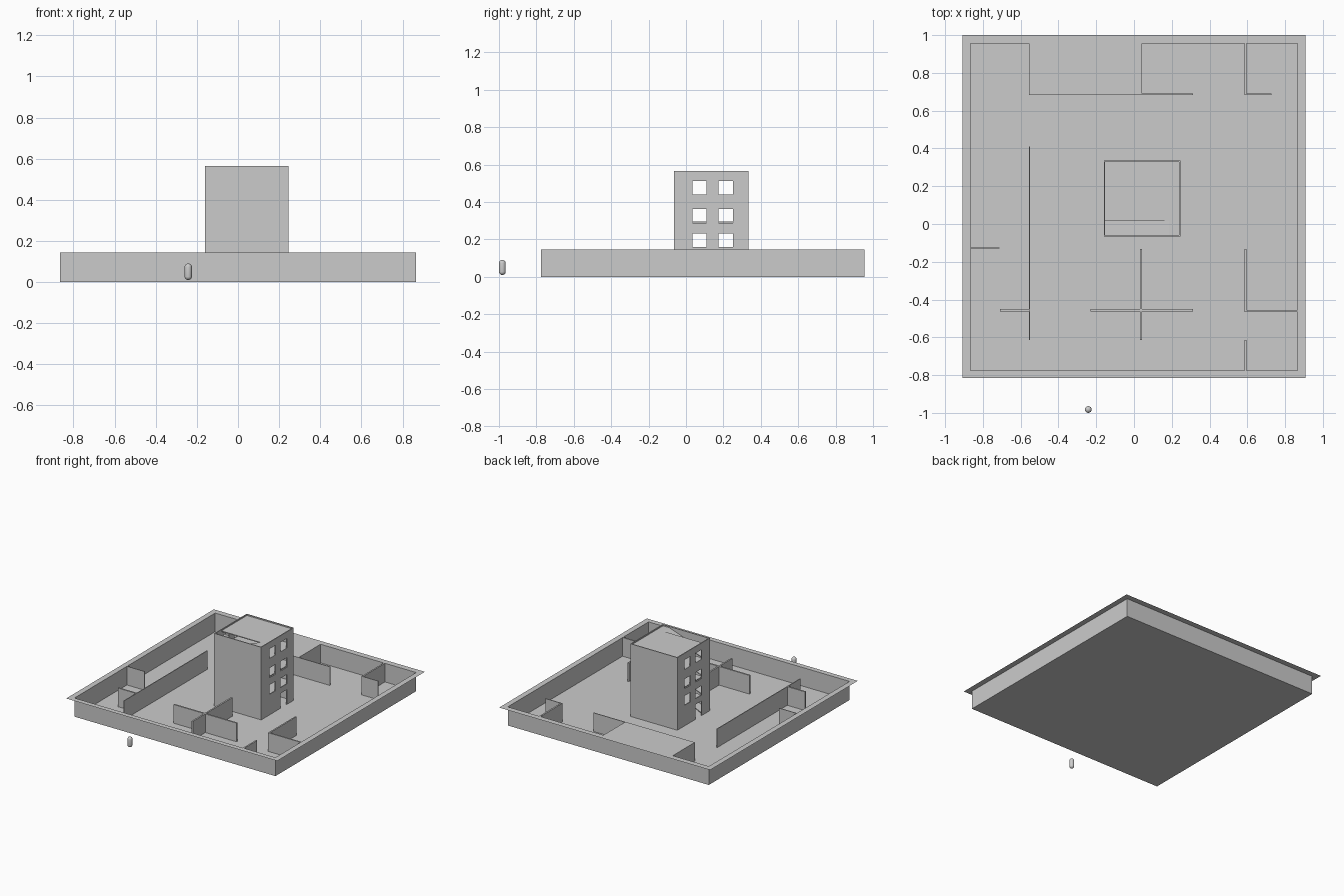
import bpy, bmesh

if "Cube" in bpy.data.objects:
    bpy.data.objects.remove(bpy.data.objects["Cube"])

H = 0.145            # height of the compound walls


def finish(name, bm):
    bmesh.ops.recalc_face_normals(bm, faces=bm.faces)
    me = bpy.data.meshes.new(name)
    bm.to_mesh(me)
    bm.free()
    ob = bpy.data.objects.new(name, me)
    bpy.context.collection.objects.link(ob)
    return ob


def box(name, x0, x1, y0, y1, z0, z1):
    bm = bmesh.new()
    bmesh.ops.create_cube(bm, size=1)
    for v in bm.verts:
        v.co = ((x0, x1)[v.co.x > 0], (y0, y1)[v.co.y > 0], (z0, z1)[v.co.z > 0])
    return finish(name, bm)


def panel(name, us, vs, holes, place):
    """Flat grid of cells over breakpoints us, vs; cells listed in holes stay open."""
    bm = bmesh.new()
    grid = [[bm.verts.new(place(u, v)) for v in vs] for u in us]
    for i in range(len(us) - 1):
        for j in range(len(vs) - 1):
            if (i, j) not in holes:
                bm.faces.new((grid[i][j], grid[i + 1][j], grid[i + 1][j + 1], grid[i][j + 1]))
    bmesh.ops.delete(bm, geom=[v for v in bm.verts if not v.link_faces], context='VERTS')
    return finish(name, bm)


# Compound tray: floor and four outer walls, open on top
X, Y0, Y1 = 0.865, -0.775, 0.955
tray = box("floor_and_outer_wall", -X, X, Y0, Y1, 0, H)
bm = bmesh.new()
bm.from_mesh(tray.data)
bmesh.ops.delete(bm, geom=[f for f in bm.faces if f.calc_center_median().z > H - 0.01],
                 context='FACES')
bm.to_mesh(tray.data)
bm.free()

# Flat rim around the top, also roofing the closed block at the back
panel("rim", [-0.908, -X, -0.555, 0.042, X, 0.908], [-0.815, Y0, 0.69, Y1, 1.0],
      {(1, 1), (2, 1), (3, 1), (1, 2), (3, 2)}, lambda u, v: (u, v, H))
for i, x in enumerate((-0.555, 0.042)):
    panel(f"block_side_{i}", [0.69, Y1], [0, H], set(), lambda u, v: (x, u, v))

# Partition walls: x range, y range
t = 0.006
partitions = [
    (-0.555, 0.312, 0.69 - t, 0.69),
    (0.59 - t, 0.59 + t, 0.69 - t, Y1),
    (0.59, 0.728, 0.69 - t, 0.69),
    (-0.556, -0.55, -0.615, 0.41),
    (-X, -0.712, -0.13, -0.124),
    (-0.71, -0.553, -0.463, -0.451),
    (0.031, 0.043, -0.615, -0.132),
    (-0.23, 0.312, -0.463, -0.451),
    (0.585, 0.596, -0.465, -0.132),
    (0.59, X, -0.466, -0.456),
    (0.585, 0.596, Y0, -0.615),
]
for i, (x0, x1, y0, y1) in enumerate(partitions):
    box(f"partition_{i}", x0, x1, y0, y1, 0, H)

# Tower: plain front and back walls
TX0, TX1, TY0, TY1, TH = -0.16, 0.245, -0.065, 0.335, 0.565
w = 0.007
box("tower_front_wall", TX0, TX1, TY0, TY0 + w, 0, TH)
box("tower_back_wall", TX0, TX1, TY1 - w, TY1, 0, TH)

# Tower side walls with six windows and a door each
ys = [TY0 + w, 0.035, 0.11, 0.175, 0.25, TY1 - w]
zs = [0, 0.115, 0.16, 0.233, 0.289, 0.364, 0.439, 0.513, TH]
windows = {(i, j) for i in (1, 3) for j in (2, 4, 6)}
for side, x, door in (("right", TX1 - w / 2, 3), ("left", TX0 + w / 2, 1)):
    ob = panel(f"tower_{side}_wall", ys, zs, windows | {(door, 0)},
               lambda u, v: (x, u, v))
    m = ob.modifiers.new("thickness", 'SOLIDIFY')
    m.thickness = w
    m.offset = 0

# Storey slabs with a stairwell along the front, and a ramp up to each
SX, SY = 0.185, 0.015
prev = 0
for k, z in enumerate((0.147, 0.293, 0.435, 0.553)):
    slab = panel(f"slab_{k}", [TX0 + w, SX, TX1 - w], [TY0 + w, SY, TY1 - w], {(0, 0)},
                 lambda u, v: (u, v, z))
    m = slab.modifiers.new("thickness", 'SOLIDIFY')
    m.thickness = 0.006
    m.offset = 0
    ramp = box(f"ramp_{k}", TX0 + w, SX, TY0 + w, SY, -0.003, 0.003)
    for v in ramp.data.vertices:
        v.co.z += z if v.co.x > 0 else prev + 0.003
    prev = z

# Small capsule standing outside
r, zc, half = 0.018, 0.05, 0.022
bm = bmesh.new()
bmesh.ops.create_uvsphere(bm, u_segments=24, v_segments=15, radius=r)
for v in bm.verts:
    v.co.z += half if v.co.z > 0 else -half
    v.co.x -= 0.242
    v.co.y -= 0.982
    v.co.z += zc
for f in bm.faces:
    f.smooth = True
finish("capsule", bm)
